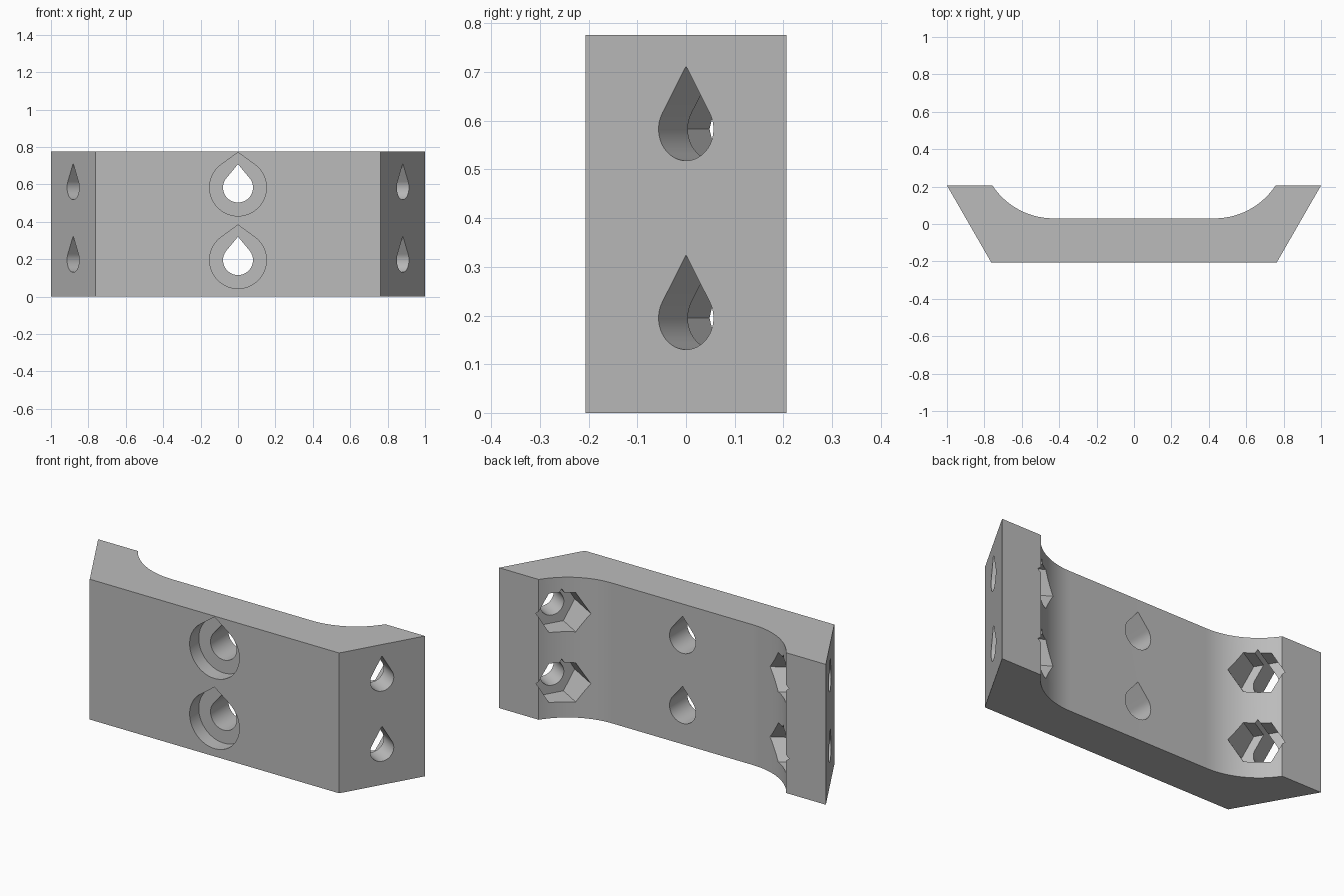
import bpy, bmesh
from math import sin, cos, acos, asin, pi
from mathutils import Vector

if "Cube" in bpy.data.objects:
    bpy.data.objects.remove(bpy.data.objects["Cube"], do_unlink=True)

HEIGHT = 0.776
FRONT, BACK, WEB = -0.206, 0.206, 0.03
HOLE_Z = (0.195, 0.583)
Z_AXIS = Vector((0, 0, 1))

grey = bpy.data.materials.new("plain grey")
grey.use_nodes = True
colour = (0.5, 0.5, 0.5, 1)
grey.diffuse_color = colour
grey.node_tree.nodes["Principled BSDF"].inputs["Base Color"].default_value = colour


def prism(name, outline, origin, u, v, sweep):
    """Extrude a flat outline, drawn on axes u and v, along the sweep vector."""
    bm = bmesh.new()
    face = bm.faces.new([bm.verts.new(origin + u * a + v * b) for a, b in outline])
    new = bmesh.ops.extrude_face_region(bm, geom=[face])["geom"]
    verts = [g for g in new if isinstance(g, bmesh.types.BMVert)]
    bmesh.ops.translate(bm, verts=verts, vec=sweep)
    bmesh.ops.recalc_face_normals(bm, faces=bm.faces)
    mesh = bpy.data.meshes.new(name)
    bm.to_mesh(mesh)
    bm.free()
    mesh.materials.append(grey)
    ob = bpy.data.objects.new(name, mesh)
    bpy.context.collection.objects.link(ob)
    return ob


def teardrop(r, tip, n=40):
    """Circle with two tangent lines meeting at a point above it."""
    a = acos(r / tip)
    start, span = pi / 2 + a, 2 * pi - 2 * a
    arc = [(r * cos(start + span * i / n), r * sin(start + span * i / n)) for i in range(n + 1)]
    return arc + [(0, tip)]


def hexagon(r):
    return [(r * cos(pi * i / 3), r * sin(pi * i / 3)) for i in range(6)]


# Bracket outline: slanted ends, thick feet and a hollowed back with fillets
foot_x, web_x = 0.757, 0.43
dx, dy = foot_x - web_x, BACK - WEB
radius = (dx * dx + dy * dy) / (2 * dy)
sweep_angle = asin(dx / radius)
half = [(0.763, FRONT), (1, BACK)]
for i in range(25):
    t = sweep_angle * (1 - i / 24)
    half.append((web_x + radius * sin(t), WEB + radius * (1 - cos(t))))
outline = half + [(-x, y) for x, y in reversed(half)]
body = prism("bracket_body", outline, Vector((0, 0, 0)),
             Vector((1, 0, 0)), Vector((0, 1, 0)), Z_AXIS * HEIGHT)

cutters = []
for z in HOLE_Z:
    # Centre screw holes and their counterbores
    start = Vector((0, -0.4, z))
    for name, shape, end in (("counterbore", teardrop(0.152, 0.188), FRONT + 0.08),
                             ("centre_hole", teardrop(0.08, 0.125), 0.4)):
        cutters.append(prism(name, shape, start, Vector((1, 0, 0)), Z_AXIS,
                             Vector((0, end + 0.4, 0))))
    # Slanted end holes with hexagonal nut pockets on the inside
    for side in (1, -1):
        mouth = Vector((side * 0.8815, 0, z))
        axis = Vector((-side * cos(pi / 6), sin(pi / 6), 0))
        across = axis.cross(Z_AXIS)
        cutters.append(prism("end_hole", teardrop(0.065, 0.129), mouth - axis * 0.1,
                             across, Z_AXIS, axis * 0.7))
        cutters.append(prism("nut_pocket", hexagon(0.125), mouth + axis * 0.12,
                             across, Z_AXIS, axis * 0.48))

# Cut every opening, then discard the cutters
bpy.ops.object.select_all(action="DESELECT")
body.select_set(True)
bpy.context.view_layer.objects.active = body
for cutter in cutters:
    cutter.hide_render = True
    mod = body.modifiers.new("cut", "BOOLEAN")
    mod.operation = "DIFFERENCE"
    mod.solver = "EXACT"
    mod.object = cutter
    bpy.ops.object.modifier_apply(modifier=mod.name)
    bpy.data.objects.remove(cutter, do_unlink=True)

bpy.ops.object.shade_smooth_by_angle(angle=pi / 6)
